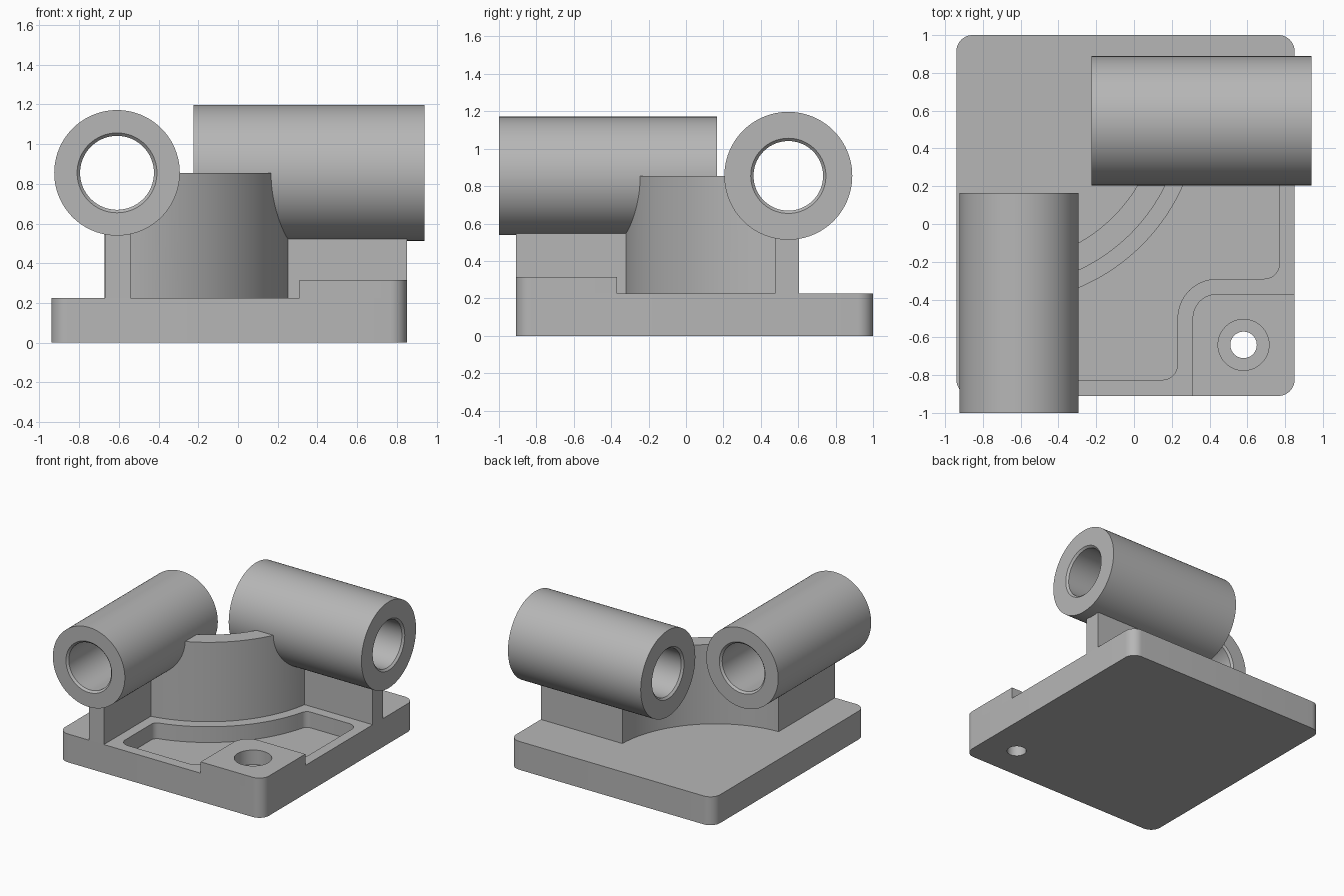
import bpy, bmesh, math
from mathutils import Vector, Matrix

cube = bpy.data.objects.get("Cube")
if cube:
    bpy.data.objects.remove(cube, do_unlink=True)

grey = bpy.data.materials.new("machined_grey")
grey.use_nodes = True
GREY = (0.47, 0.47, 0.47, 1)
grey.diffuse_color = GREY
grey.node_tree.nodes["Principled BSDF"].inputs["Base Color"].default_value = GREY


def finish(name, bm):
    bmesh.ops.recalc_face_normals(bm, faces=bm.faces)
    mesh = bpy.data.meshes.new(name)
    bm.to_mesh(mesh)
    bm.free()
    mesh.materials.append(grey)
    obj = bpy.data.objects.new(name, mesh)
    bpy.context.collection.objects.link(obj)
    return obj


def rounded(corners, steps=10):
    """Outline from (x, y, radius) corners, each filleted by its radius."""
    pts = []
    for i, (x, y, r) in enumerate(corners):
        p = Vector((x, y))
        if r == 0:
            pts.append(p)
            continue
        a = (Vector(corners[i - 1][:2]) - p).normalized()
        b = (Vector(corners[(i + 1) % len(corners)][:2]) - p).normalized()
        half = a.angle(b) / 2
        c = p + (a + b).normalized() * r / math.sin(half)
        t = r / math.tan(half)
        u, v = (p + a * t - c).normalized(), (p + b * t - c).normalized()
        pts += [c + u.slerp(v, k / steps) * r for k in range(steps + 1)]
    return pts


def arc(center, r, a0, a1, n=32):
    return [Vector((center[0] + r * math.cos(math.radians(a0 + (a1 - a0) * k / n)),
                    center[1] + r * math.sin(math.radians(a0 + (a1 - a0) * k / n))))
            for k in range(n + 1)]


def prism(name, pts, z0, z1, matrix=None):
    bm = bmesh.new()
    face = bm.faces.new([bm.verts.new((p[0], p[1], z0)) for p in pts])
    top = bmesh.ops.extrude_face_region(bm, geom=[face])["geom"]
    bmesh.ops.translate(bm, vec=(0, 0, z1 - z0),
                        verts=[v for v in top if isinstance(v, bmesh.types.BMVert)])
    if matrix:
        bm.transform(matrix)
    return finish(name, bm)


def rect(x0, x1, y0, y1, r=0):
    return rounded([(x0, y0, r), (x1, y0, r), (x1, y1, r), (x0, y1, r)])


def circle(center, r, n=64):
    return arc(center, r, 0, 360, n)[:-1]


def tube(name, outer, bore, half, chamfer, matrix, n=96):
    """Hollow cylinder with chamfered bore mouths."""
    wide = bore + chamfer
    profile = [(outer, -half), (outer, half), (wide, half), (bore, half - chamfer),
               (bore, chamfer - half), (wide, -half)]
    bm = bmesh.new()
    rings = [[bm.verts.new((p.x, p.y, z)) for p in circle((0, 0), r, n)] for r, z in profile]
    for i, ring in enumerate(rings):
        prev = rings[i - 1]
        for k in range(n):
            m = (k + 1) % n
            bm.faces.new((prev[k], prev[m], ring[m], ring[k]))
    bm.transform(matrix)
    return finish(name, bm)


def cut(obj, cutter):
    cutter.hide_render = True
    cutter.hide_viewport = False
    mod = obj.modifiers.new("cut", "BOOLEAN")
    mod.operation = "DIFFERENCE"
    mod.solver = "EXACT"
    mod.object = cutter
    bpy.context.view_layer.objects.active = obj
    bpy.ops.object.modifier_apply(modifier=mod.name)


FLOOR, AXIS = 0.225, 0.855
HUB = (-0.70, 0.63)      # centre of the curved wall
BOLT = (0.58, -0.64)
HALF = 0.5825            # half length of both tubes

# Base plate and raised corner boss
base = prism("base_plate", rect(-0.94, 0.85, -0.91, 1.0, 0.085), 0, FLOOR)
boss = prism("corner_boss", rounded([(0.31, -0.91, 0), (0.85, -0.91, 0.085),
                                     (0.85, -0.37, 0), (0.31, -0.37, 0.13)]), FLOOR, 0.315)

# Shallow pocket following the wall and the boss
inner_edge = [(p.x, p.y, 0) for p in arc(HUB, 1.05, -17.5, -72.5)]
pocket = prism("pocket_cutter", rounded(
    [(-0.46, -0.825, 0.07), (0.23, -0.825, 0.08), (0.23, -0.29, 0.21), (0.77, -0.29, 0.08),
     (0.77, 0.395, 0.07), (0.325, 0.395, 0.05)] + inner_edge + [(-0.46, -0.39, 0.05)]),
    0.1, 0.5)
cut(base, pocket)

# Counterbored bolt hole
hole = prism("hole_cutter", circle(BOLT, 0.07), -0.1, 0.5)
counterbore = prism("counterbore_cutter", circle(BOLT, 0.135), 0.2, 0.5)
for part in (base, boss):
    for cutter in (hole, counterbore):
        cut(part, cutter)

# Two tubes at right angles
place_front = Matrix.Translation((-0.609, -0.4175, AXIS)) @ Matrix.Rotation(math.pi / 2, 4, "X")
place_side = Matrix.Translation((0.3575, 0.547, AXIS)) @ Matrix.Rotation(math.pi / 2, 4, "Y")
parts = [base, boss]
cutters = [pocket, hole, counterbore]
for name, radius, place in (("front_tube", 0.316, place_front), ("side_tube", 0.342, place_side)):
    parts.append(tube(name, radius, 0.186, HALF, 0.015, place))
    cutters.append(prism(name + "_cutter", circle((0, 0), radius, 96), -HALF, HALF, place))

# Curved wall joining the tubes, trimmed to their outsides
wall = prism("curved_wall", arc(HUB, 0.965, -88, -2, 64) + arc(HUB, 0.835, -2, -88, 64),
             FLOOR, AXIS)
for cutter in cutters[-2:]:
    cut(wall, cutter)
parts.append(wall)

# Straight webs under the tubes
parts.append(prism("front_web", rect(-0.67, -0.54, -0.91, -0.21), FLOOR, 0.6))
parts.append(prism("side_web", rect(0.14, 0.85, 0.475, 0.605), FLOOR, 0.6))

for cutter in cutters:
    bpy.data.objects.remove(cutter, do_unlink=True)

for part in parts:
    bpy.ops.object.select_all(action="DESELECT")
    part.select_set(True)
    bpy.context.view_layer.objects.active = part
    bpy.ops.object.shade_smooth_by_angle(angle=math.radians(30))
